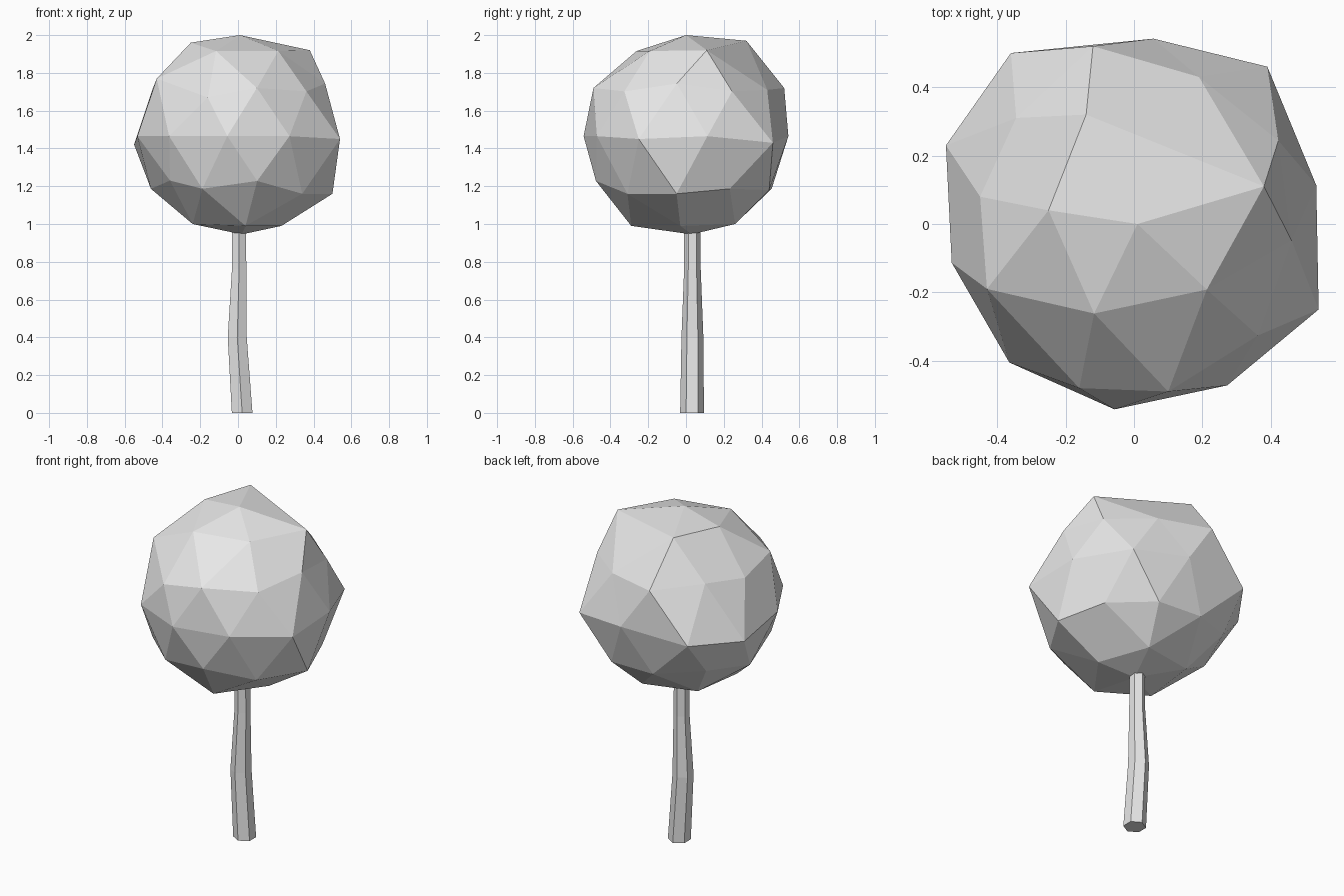
import bpy, bmesh
from math import radians, pi, cos, sin
from mathutils import Matrix, Vector

cube = bpy.data.objects.get("Cube")
if cube:
    bpy.data.objects.remove(cube, do_unlink=True)

grey = bpy.data.materials.new("plain_grey")
grey.use_nodes = True
grey.diffuse_color = (0.8, 0.8, 0.8, 1)
for node in grey.node_tree.nodes:
    if node.type == 'BSDF_PRINCIPLED':
        node.inputs["Base Color"].default_value = grey.diffuse_color


def finish(bm, name):
    """Turn a bmesh into a flat-shaded object with the shared material."""
    bmesh.ops.recalc_face_normals(bm, faces=bm.faces)
    mesh = bpy.data.meshes.new(name)
    bm.to_mesh(mesh)
    bm.free()
    mesh.materials.append(grey)
    obj = bpy.data.objects.new(name, mesh)
    bpy.context.scene.collection.objects.link(obj)
    return obj


def pull_corner(bm, target):
    """Move the corner closest to the target onto it."""
    target = Vector(target)
    nearest = min(bm.verts, key=lambda v: (v.co - target).length)
    nearest.co = target


# Canopy: a faceted ball with some corners pulled to make it irregular
bm = bmesh.new()
bmesh.ops.create_icosphere(bm, subdivisions=2, radius=1)
shape = (Matrix.Translation((0, 0, 1.465))
         @ Matrix.Diagonal((0.545, 0.545, 0.53, 1))
         @ Matrix.Rotation(radians(30), 4, 'Z'))
bm.transform(shape)

crown_pulls = [(0.01, 0, 2), (0.38, 0.11, 1.92), (-0.14, 0.32, 1.97), (-0.25, 0.04, 1.96)]
shoulder_pulls = [(-0.12, 0.52, 1.72), (-0.45, 0.08, 1.72), (-0.16, -0.48, 1.67),
                  (0.19, 0.43, 1.71), (-0.43, -0.19, 1.77), (0.1, -0.49, 1.72)]
waist_pulls = [(0.39, 0.46, 1.43), (-0.36, 0.5, 1.44), (-0.55, 0.23, 1.42), (0.54, -0.25, 1.45)]
underside_pulls = [(0.34, -0.31, 1.16), (0.5, -0.05, 1.16), (0.19, 0.44, 1.18),
                   (-0.36, -0.3, 1.23), (0.04, -0.29, 0.99), (0.23, -0.03, 0.99),
                   (0.11, 0.26, 1), (-0.24, -0.14, 1), (0.02, 0.03, 0.945)]
for target in crown_pulls + shoulder_pulls + waist_pulls + underside_pulls:
    pull_corner(bm, target)
finish(bm, "canopy")

# Trunk: hexagonal rings (x, y, z, radius) joined into a slightly bent post
rings = [(0.022, 0.032, 0, 0.063), (-0.004, 0.034, 0.4, 0.058),
         (0.006, 0.034, 0.76, 0.044), (0.004, 0.034, 1.05, 0.043)]
SIDES = 6
bm = bmesh.new()
loops = []
for x, y, z, radius in rings:
    angles = [pi / 2 + 2 * pi * i / SIDES for i in range(SIDES)]
    loops.append([bm.verts.new((x + radius * cos(a), y + radius * sin(a), z)) for a in angles])
for low, high in zip(loops, loops[1:]):
    for i in range(SIDES):
        j = (i + 1) % SIDES
        bm.faces.new((low[i], low[j], high[j], high[i]))
bm.faces.new(loops[0])
bm.faces.new(loops[-1])
finish(bm, "trunk")
